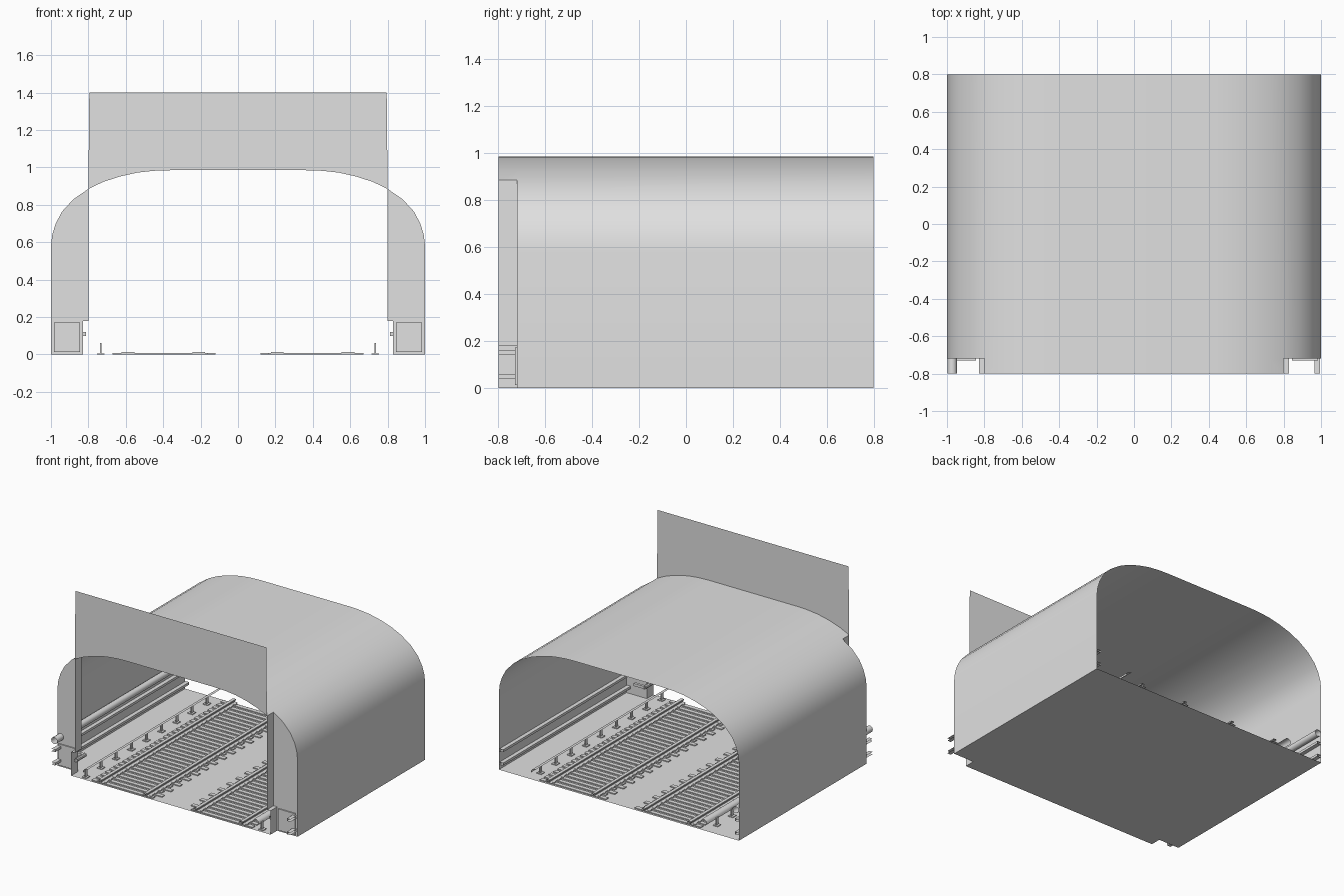
import bpy, bmesh, math

cube = bpy.data.objects.get("Cube")
if cube:
    bpy.data.objects.remove(cube, do_unlink=True)

grey = bpy.data.materials.new("light_grey")
grey.use_nodes = True
grey.diffuse_color = (0.75, 0.75, 0.75, 1)
grey.node_tree.nodes["Principled BSDF"].inputs["Base Color"].default_value = (0.75, 0.75, 0.75, 1)

FRONT, PANEL, BACK = -0.798, -0.72, 0.798


def finish(name, bm, smooth=False):
    mesh = bpy.data.meshes.new(name)
    bm.to_mesh(mesh)
    bm.free()
    mesh.materials.append(grey)
    obj = bpy.data.objects.new(name, mesh)
    bpy.context.collection.objects.link(obj)
    if smooth:
        bpy.ops.object.select_all(action='DESELECT')
        obj.select_set(True)
        bpy.context.view_layer.objects.active = obj
        bpy.ops.object.shade_smooth_by_angle(angle=math.radians(35))
    return obj


def sweep(bm, profile, y0, y1, closed=False):
    """Thin sheet: an x,z profile swept along y."""
    rows = [[bm.verts.new((x, y, z)) for x, z in profile] for y in (y0, y1)]
    n = len(profile)
    for i in range(n if closed else n - 1):
        j = (i + 1) % n
        bm.faces.new((rows[0][i], rows[0][j], rows[1][j], rows[1][i]))


def box(bm, x0, x1, y0, y1, z0, z1):
    made = bmesh.ops.create_cube(bm, size=1)["verts"]
    for v in made:
        v.co = (x1 if v.co.x > 0 else x0, y1 if v.co.y > 0 else y0, z1 if v.co.z > 0 else z0)


def flip(profile, side):
    return [(side * x, z) for x, z in profile]


def circle(cx, cz, r, n=16):
    return [(cx + r * math.cos(2 * math.pi * i / n), cz + r * math.sin(2 * math.pi * i / n)) for i in range(n)]


# Arched shell: the crown reaches the front, the shoulders stop at the panels
shoulder = [(1, 0), (1, 0.58), (0.993, 0.64), (0.975, 0.7), (0.94, 0.765), (0.88, 0.83), (0.8, 0.885)]
crown = [(0.8, 0.885), (0.72, 0.923), (0.63, 0.952), (0.54, 0.972), (0.45, 0.982), (0.36, 0.985)]
roof = crown + flip(crown[::-1], -1)
bm = bmesh.new()
sweep(bm, shoulder + roof[1:-1] + flip(shoulder[::-1], -1), PANEL, BACK)
sweep(bm, roof, FRONT, PANEL)
bmesh.ops.remove_doubles(bm, verts=bm.verts, dist=0.0001)
finish("tunnel_shell", bm, True)

# Front sign plate with its lower edge following the arch
bm = bmesh.new()
bm.faces.new([bm.verts.new((x, FRONT, z)) for x, z in [(-0.795, 1.4)] + flip(roof, 1)[::-1] + [(0.795, 1.4)]])
finish("header_plate", bm)

# Floor sheet with notched front corners
bm = bmesh.new()
corner = [(1, BACK), (1, PANEL), (0.83, PANEL), (0.83, FRONT)]
bm.faces.new([bm.verts.new((x, y, 0)) for x, y in corner + flip(corner[::-1], -1)])
finish("floor", bm)

for side, word in ((1, "left"), (-1, "right")):
    # Portal pier: front face, inner return and lower equipment door
    bm = bmesh.new()
    outline = shoulder + [(0.8, 0.18), (0.83, 0.18), (0.83, 0)]
    bm.faces.new([bm.verts.new((side * x, PANEL, z)) for x, z in outline])
    sweep(bm, flip([(0.8, 0.885), (0.8, 0.18), (0.83, 0.18), (0.83, 0)], side), FRONT, PANEL)
    finish(word + "_portal_pier", bm)
    bm = bmesh.new()
    a, b = sorted((side * 0.845, side * 0.985))
    box(bm, a, b, PANEL - 0.009, PANEL, 0.012, 0.172)
    finish(word + "_pier_door", bm)

    # Cable trays along the wall
    bm = bmesh.new()
    for z in (0.04, 0.14):
        sweep(bm, flip([(0.995, z + 0.018), (0.965, z + 0.018), (0.965, z), (0.995, z)], side), FRONT, BACK)
    finish(word + "_cable_trays", bm)

    # Looped handrail on the inside of the pier
    bm = bmesh.new()
    sweep(bm, flip(circle(0.812, 0.11, 0.015, 10), side), -0.77, -0.66, True)
    a, b = sorted((side * 0.812, side * 0.9))
    box(bm, a, b, -0.68, -0.66, 0.1, 0.12)
    finish(word + "_pier_handle", bm, True)

    # Power rail cover on curved brackets
    hood = [(0.733, 0.05), (0.73, 0.066), (0.722, 0.076), (0.71, 0.081), (0.693, 0.082)]
    bm = bmesh.new()
    sweep(bm, flip(hood, side), FRONT, BACK)
    finish(word + "_power_rail_cover", bm, True)
    bm = bmesh.new()
    for i in range(9):
        y = -0.76 + i * 0.18
        a, b = sorted((side * 0.73, side * 0.738))
        box(bm, a, b, y - 0.012, y + 0.012, 0, 0.06)
        a, b = sorted((side * 0.715, side * 0.755))
        box(bm, a, b, y - 0.02, y + 0.02, 0, 0.006)
    finish(word + "_power_rail_brackets", bm)

    # Sleepers, every second one reaching further towards the middle
    bm = bmesh.new()
    for i in range(30):
        y = -0.77 + i * 0.053
        a, b = sorted((side * (0.12 if i % 2 else 0.16), side * 0.67))
        box(bm, a, b, y - 0.016, y + 0.016, 0.001, 0.008)
    finish(word + "_sleepers", bm)

    # Running rails with fastening plates
    half = [(0.026, 0.008), (0.026, 0.012), (0.005, 0.015), (0.005, 0.024), (0.012, 0.026), (0.012, 0.035)]
    section = half + flip(half[::-1], -1)
    bm = bmesh.new()
    plates = bmesh.new()
    for x in (0.21, 0.588):
        sweep(bm, [(side * x + px, pz) for px, pz in section], FRONT, BACK)
        for i in range(30):
            y = -0.77 + i * 0.053
            box(plates, side * x - 0.034, side * x + 0.034, y - 0.01, y + 0.01, 0.008, 0.014)
    finish(word + "_rails", bm)
    finish(word + "_rail_plates", plates)

# Water pipe along one wall
bm = bmesh.new()
sweep(bm, circle(-0.972, 0.225, 0.025), FRONT, BACK, True)
finish("wall_pipe", bm, True)
